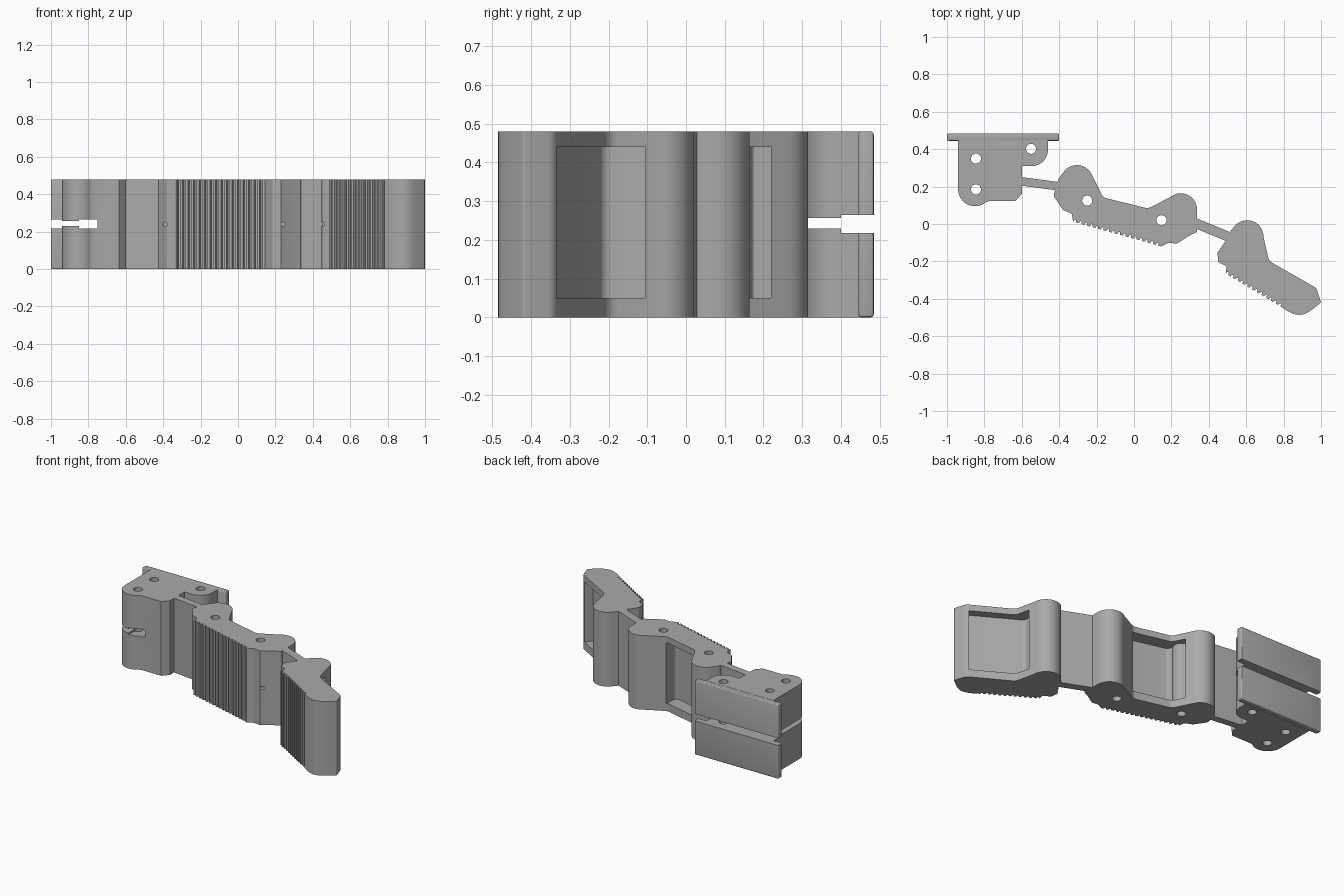
import bpy, bmesh, math
from mathutils import Vector

if "Cube" in bpy.data.objects:
    bpy.data.objects.remove(bpy.data.objects["Cube"], do_unlink=True)

H = 0.48
grey = bpy.data.materials.new("grey plastic")
grey.use_nodes = True
colour = (0.40, 0.40, 0.40, 1)
grey.diffuse_color = colour
grey.node_tree.nodes["Principled BSDF"].inputs["Base Color"].default_value = colour


def rounded(points, steps=8):
    """Outline from (x, y, optional radius) corners, each filleted."""
    out = []
    for i, p in enumerate(points):
        c = Vector(p[:2])
        r = p[2] if len(p) > 2 else 0
        a = Vector(points[i - 1][:2]) - c
        b = Vector(points[(i + 1) % len(points)][:2]) - c
        half = a.angle(b) / 2
        if r == 0 or half > 1.55:
            out.append(c)
            continue
        t = min(r / math.tan(half), a.length * 0.98, b.length * 0.98)
        r = t * math.tan(half)
        centre = c + (a.normalized() + b.normalized()).normalized() * (r / math.sin(half))
        u, v = c + a.normalized() * t - centre, c + b.normalized() * t - centre
        turn = u.angle_signed(v)
        for k in range(steps + 1):
            w = -turn * k / steps
            out.append(centre + Vector((u.x * math.cos(w) - u.y * math.sin(w),
                                        u.x * math.sin(w) + u.y * math.cos(w))))
    return out


def arc(x, y, r, start, end, n=20):
    angles = [math.radians(start + (end - start) * i / n) for i in range(n + 1)]
    return [(x + r * math.cos(a), y + r * math.sin(a)) for a in angles]


def teeth(start, end, count, depth):
    """Row of grip ridges running between two points, cut to the right of travel."""
    s, e = Vector(start), Vector(end)
    step = (e - s) / count
    inward = Vector((step.y, -step.x)).normalized() * depth
    row = []
    for i in range(count):
        q = s + step * i
        row += [q, q + step * 0.45, q + step * 0.6 + inward, q + step * 0.85 + inward]
    return [tuple(q) for q in row] + [tuple(e)]


def prism(name, points, z0=0.0, z1=H):
    bm = bmesh.new()
    base = bm.faces.new([bm.verts.new((p[0], p[1], z0)) for p in rounded(points)])
    top = bmesh.ops.extrude_face_region(bm, geom=[base])["geom"]
    bmesh.ops.translate(bm, vec=(0, 0, z1 - z0),
                        verts=[g for g in top if isinstance(g, bmesh.types.BMVert)])
    bmesh.ops.recalc_face_normals(bm, faces=bm.faces)
    mesh = bpy.data.meshes.new(name)
    bm.to_mesh(mesh)
    bm.free()
    mesh.materials.append(grey)
    obj = bpy.data.objects.new(name, mesh)
    bpy.context.collection.objects.link(obj)
    return obj


def box(name, x0, x1, y0, y1, z0=0.0, z1=H):
    return prism(name, [(x0, y0), (x1, y0), (x1, y1), (x0, y1)], z0, z1)


def pin_hole(x, y, r=0.027):
    return prism("pin_cutter", arc(x, y, r, 0, 345, 23), -0.1, H + 0.1)


def cord_hole(x, y, depth=0.1):
    """Small round hole drilled into the front."""
    obj = prism("cord_cutter", arc(0, 0, 0.011, 0, 337.5, 15), 0, depth)
    obj.rotation_euler.x = -math.pi / 2
    obj.location = (x, y, H / 2)
    return obj


def activate(obj):
    bpy.ops.object.select_all(action="DESELECT")
    obj.select_set(True)
    bpy.context.view_layer.objects.active = obj


def finish(obj, cutters=()):
    activate(obj)
    for c in cutters:
        c.hide_render = True
        mod = obj.modifiers.new("cut", "BOOLEAN")
        mod.operation, mod.solver, mod.object = "DIFFERENCE", "EXACT", c
        bpy.ops.object.modifier_apply(modifier=mod.name)
        bpy.data.objects.remove(c, do_unlink=True)
    activate(obj)
    bpy.ops.object.shade_smooth_by_angle(angle=math.radians(28))


def slots():
    """Stepped cord slot around the left and back of the mount."""
    return [box("slot_cutter", -0.85, -0.75, 0, 0.6, 0.218, 0.264),
            box("slot_cutter", -1.1, -0.84, 0, 0.41, 0.229, 0.256),
            box("slot_cutter", -0.84, -0.3, 0.308, 0.41, 0.229, 0.256),
            box("slot_cutter", -1.1, -0.3, 0.40, 0.6, 0.218, 0.264)]


# Mount block with ear
block = [(-0.94, 0.45), (-0.94, 0.19)] + arc(-0.85, 0.185, 0.09, 185, 310, 14) + [
    (-0.775, 0.122), (-0.635, 0.122), (-0.6, 0.16), (-0.6, 0.31),
    (-0.46, 0.31, 0.085), (-0.46, 0.45)]
finish(prism("mount_block", block),
       slots() + [pin_hole(-0.845, 0.35), pin_hole(-0.845, 0.185), pin_hole(-0.55, 0.402)])

# Mount plate with softened rim
plate = box("mount_plate", -1, -0.4, 0.445, 0.485)
activate(plate)
bevel = plate.modifiers.new("soft", "BEVEL")
bevel.width, bevel.segments = 0.008, 3
bpy.ops.object.modifier_apply(modifier=bevel.name)
finish(plate, slots() + [pin_hole(-0.55, 0.402)])

# Thin flexible hinges
finish(prism("base_hinge", [(-0.61, 0.252), (-0.40, 0.224), (-0.40, 0.178), (-0.61, 0.206)]))
finish(prism("tip_hinge", [(0.32, 0.036), (0.52, -0.046), (0.49, -0.09), (0.32, -0.02)]))

# Middle segment
middle = ([(-0.43, 0.15, 0.02), (-0.405, 0.24, 0.03)] + arc(-0.305, 0.228, 0.087, 140, 25)
          + [(-0.165, 0.142, 0.04), (0.075, 0.083, 0.04)]
          + arc(0.25, 0.077, 0.087, 130, 0)
          + [(0.337, -0.043, 0.01), (0.3, -0.06), (0.23, -0.105), (0.185, -0.1)]
          + teeth((0.145, -0.12), (-0.325, 0.012), 16, 0.014)
          + [(-0.333, 0.055, 0.01), (-0.38, 0.075, 0.01)])
pocket = ([(-0.16, 0.22), (-0.235, 0.22), (-0.235, 0.175)]
          + arc(-0.25, 0.125, 0.05, 70, -30, 10)
          + [(-0.2, 0.065, 0.02), (0.07, -0.005, 0.02), (0.095, 0.2)])
finish(prism("middle_segment", middle),
       [prism("pocket_cutter", pocket, 0.05, 0.44), pin_hole(-0.25, 0.125),
        pin_hole(0.147, 0.02), cord_hole(-0.39, 0.03), cord_hole(0.24, -0.15)])

# Tip segment
tip = ([(0.445, -0.155, 0.01), (0.49, -0.09, 0.02), (0.512, -0.042, 0.01)]
       + arc(0.605, -0.067, 0.087, 140, 0)
       + [(0.722, -0.198, 0.05), (0.975, -0.342, 0.04), (1.0, -0.42, 0.008),
          (0.96, -0.452), (0.89, -0.5, 0.09), (0.815, -0.462)]
       + teeth((0.795, -0.448), (0.49, -0.265), 12, 0.014)
       + [(0.495, -0.225, 0.01), (0.452, -0.205, 0.01)])
tip_pocket = [(0.655, -0.105), (0.64, -0.21, 0.03), (0.93, -0.377), (0.985, -0.3), (0.85, -0.105)]
finish(prism("tip_segment", tip),
       [prism("tip_pocket_cutter", tip_pocket, 0.05, 0.44), cord_hole(0.452, -0.25)])
